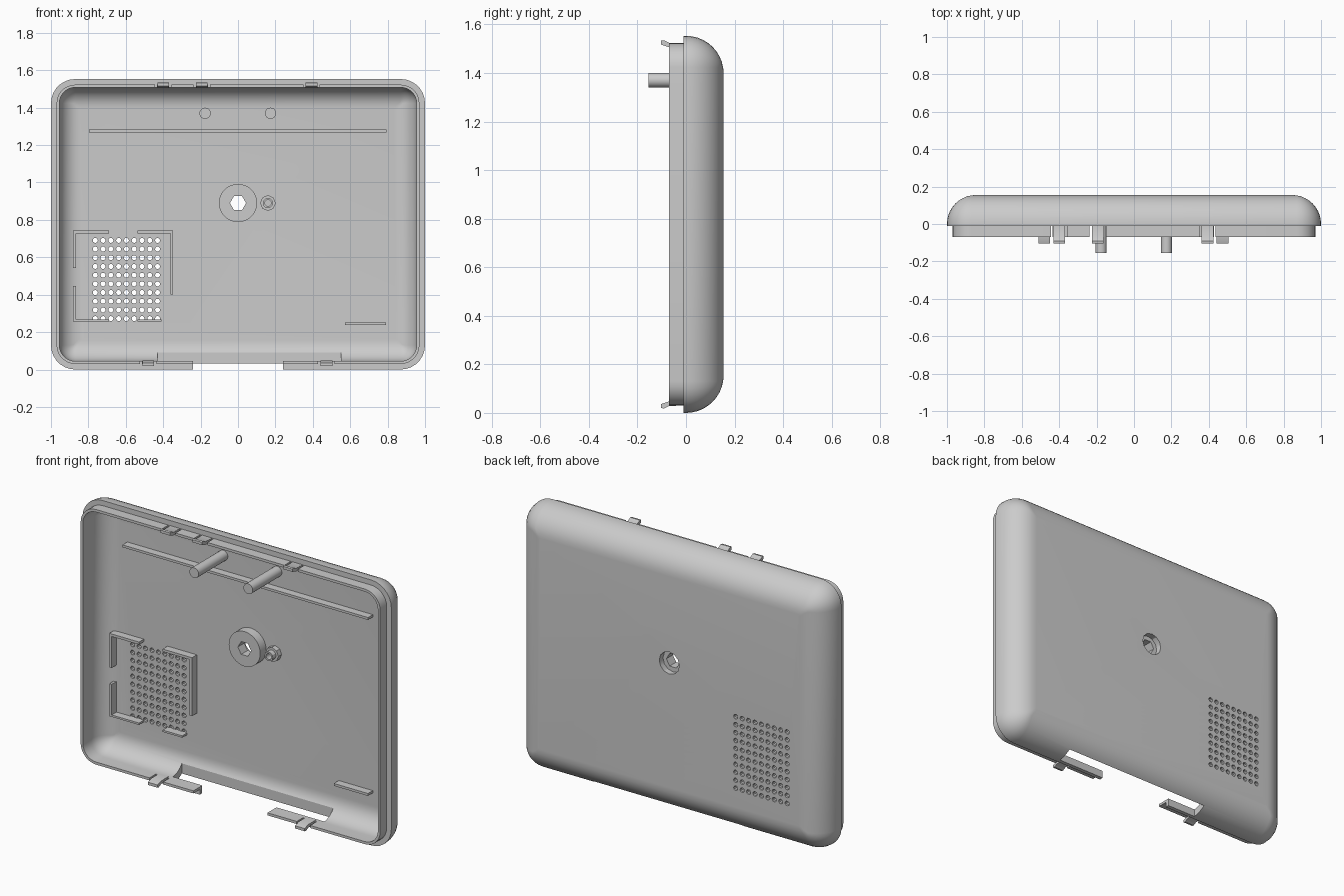
import bpy, bmesh
from math import sin, cos, pi, radians

if "Cube" in bpy.data.objects:
    bpy.data.objects.remove(bpy.data.objects["Cube"])

H = 1.553            # overall height of the cover
FLOOR = 0.115        # inner face of the back wall


def finish(name, bm, smooth=True):
    bmesh.ops.recalc_face_normals(bm, faces=bm.faces)
    me = bpy.data.meshes.new(name)
    bm.to_mesh(me)
    bm.free()
    ob = bpy.data.objects.new(name, me)
    bpy.context.collection.objects.link(ob)
    if smooth:
        shade(ob)
    return ob


def shade(ob):
    bpy.ops.object.select_all(action='DESELECT')
    bpy.context.view_layer.objects.active = ob
    ob.select_set(True)
    bpy.ops.object.shade_smooth_by_angle(angle=radians(30))


def loft(bm, rings, closed=False):
    loops = [[bm.verts.new(p) for p in r] for r in rings]
    pairs = list(zip(loops, loops[1:]))
    if closed:
        pairs.append((loops[-1], loops[0]))
    else:
        bm.faces.new(loops[0])
        bm.faces.new(loops[-1])
    n = len(loops[0])
    for a, b in pairs:
        for i in range(n):
            j = (i + 1) % n
            bm.faces.new((a[i], a[j], b[j], b[i]))


def circle(x, z, r, y, n):
    return [(x + r * cos(2 * pi * i / n), y, z + r * sin(2 * pi * i / n)) for i in range(n)]


def rounded_rect(inset, y, n=7):
    r = max(0.13 - inset, 0.012)
    hx, hz = 1 - inset - r, H / 2 - inset - r
    pts = []
    for k, (sx, sz) in enumerate([(1, 1), (-1, 1), (-1, -1), (1, -1)]):
        for i in range(n + 1):
            a = (k + i / n) * pi / 2
            pts.append((sx * hx + r * cos(a), y, H / 2 + sz * hz + r * sin(a)))
    return pts


def add_box(bm, x0, x1, y0, y1, z0, z1):
    loft(bm, [[(x0, y, z0), (x1, y, z0), (x1, y, z1), (x0, y, z1)] for y in (y0, y1)])


def cut(ob, bm, name):
    cutter = finish(name, bm, False)
    cutter.hide_render = True
    mod = ob.modifiers.new(name, 'BOOLEAN')
    mod.operation, mod.solver, mod.object = 'DIFFERENCE', 'EXACT', cutter
    bpy.context.view_layer.objects.active = ob
    bpy.ops.object.modifier_apply(modifier=name)
    bpy.data.objects.remove(cutter)


def tube(name, x, z, ro, ri, y0, y1, n):
    bm = bmesh.new()
    loft(bm, [circle(x, z, r, y, n) for r, y in ((ro, y0), (ro, y1), (ri, y1), (ri, y0))], True)
    return finish(name, bm)


# Hollow shell: inner fillet, front lip, rim step, outer fillet
STEPS = 10
inner = [(0.045 + 0.11 * (1 - cos(t)), 0.005 + 0.11 * sin(t))
         for t in [pi / 2 * i / STEPS for i in range(STEPS, -1, -1)]]
outer = [(0.155 * (1 - cos(t)), 0.155 * sin(t))
         for t in [pi / 2 * i / STEPS for i in range(STEPS + 1)]]
profile = inner + [(0.045, -0.07), (0.03, -0.07), (0.03, -0.01), (0.0, -0.01)] + outer
bm = bmesh.new()
loft(bm, [rounded_rect(i, y) for i, y in profile])
shell = finish("back_cover_shell", bm, False)

# Speaker grille and centre screw hole
bm = bmesh.new()
for i in range(9):
    for j in range(10):
        x, z = -0.763 + i * 0.0416, 0.272 + j * 0.0465
        loft(bm, [circle(x, z, 0.0135, y, 10) for y in (0.08, 0.2)])
loft(bm, [circle(0, 0.89, 0.065, y, 12) for y in (0.08, 0.2)])
cut(shell, bm, "hole_cutter")

# Bottom opening, then the slot behind the remaining rim strips
bm = bmesh.new()
add_box(bm, -0.24, 0.24, -0.2, 0.095, -0.1, 0.11)
cut(shell, bm, "opening_cutter")
bm = bmesh.new()
add_box(bm, -0.43, 0.55, 0.012, 0.095, -0.1, 0.11)
cut(shell, bm, "slot_cutter")

# Relief slots beside the clips
TOP_CLIPS, BOTTOM_CLIPS = (-0.4, -0.193, 0.393), (-0.48, 0.473)
bm = bmesh.new()
for xs, z0, z1 in ((TOP_CLIPS, H - 0.06, H + 0.02), (BOTTOM_CLIPS, -0.02, 0.06)):
    for x in xs:
        for s in (-0.038, 0.038):
            add_box(bm, x + s - 0.006, x + s + 0.006, -0.1, -0.012, z0, z1)
cut(shell, bm, "clip_slot_cutter")
shade(shell)

# Snap clips with outward hooks
CLIP = [(0.0, 0.047), (0.0, 0.03), (-0.07, 0.029), (-0.09, 0.018),
        (-0.103, 0.02), (-0.103, 0.036), (-0.07, 0.047)]
for label, xs, top in (("top", TOP_CLIPS, True), ("bottom", BOTTOM_CLIPS, False)):
    for k, x in enumerate(xs):
        bm = bmesh.new()
        loft(bm, [[(x + s, y, H - d if top else d) for y, d in CLIP] for s in (-0.031, 0.031)])
        finish(f"{label}_clip_{k + 1}", bm)

# Two locating pegs
for side, x in (("left", -0.176), ("right", 0.174)):
    bm = bmesh.new()
    loft(bm, [circle(x, 1.37, 0.03, y, 20) for y in (-0.155, FLOOR + 0.01)])
    finish(f"{side}_peg", bm)

# Screw boss with hexagonal bore, and the small stud beside it
bm = bmesh.new()
loft(bm, [circle(0, 0.89, 0.102, y, 36) for y in (0.06, FLOOR + 0.005)])
boss = finish("screw_boss", bm, False)
bm = bmesh.new()
loft(bm, [circle(0, 0.89, 0.043, y, 6) for y in (0.0, 0.2)])
cut(boss, bm, "bore_cutter")
shade(boss)
tube("stud_base", 0.16, 0.89, 0.042, 0.02, 0.085, FLOOR + 0.005, 8)
tube("stud_collar", 0.16, 0.89, 0.027, 0.017, 0.055, FLOOR + 0.005, 12)

# Inner ribs and the broken frame around the speaker: x0, x1, z0, z1
RIBS = {
    "upper_rib": (-0.797, 0.793, 1.268, 1.282),
    "lower_rib": (0.572, 0.792, 0.238, 0.252),
    "speaker_frame_top_left": (-0.867, -0.69, 0.727, 0.742),
    "speaker_frame_top_right": (-0.537, -0.362, 0.727, 0.742),
    "speaker_frame_left_upper": (-0.882, -0.867, 0.543, 0.742),
    "speaker_frame_left_lower": (-0.882, -0.867, 0.257, 0.447),
    "speaker_frame_bottom_left": (-0.867, -0.69, 0.257, 0.268),
    "speaker_frame_bottom_right": (-0.537, -0.41, 0.257, 0.268),
    "speaker_frame_right": (-0.362, -0.347, 0.4, 0.742),
}
for name, (x0, x1, z0, z1) in RIBS.items():
    bm = bmesh.new()
    add_box(bm, x0, x1, 0.07, FLOOR + 0.005, z0, z1)
    finish(name, bm)
